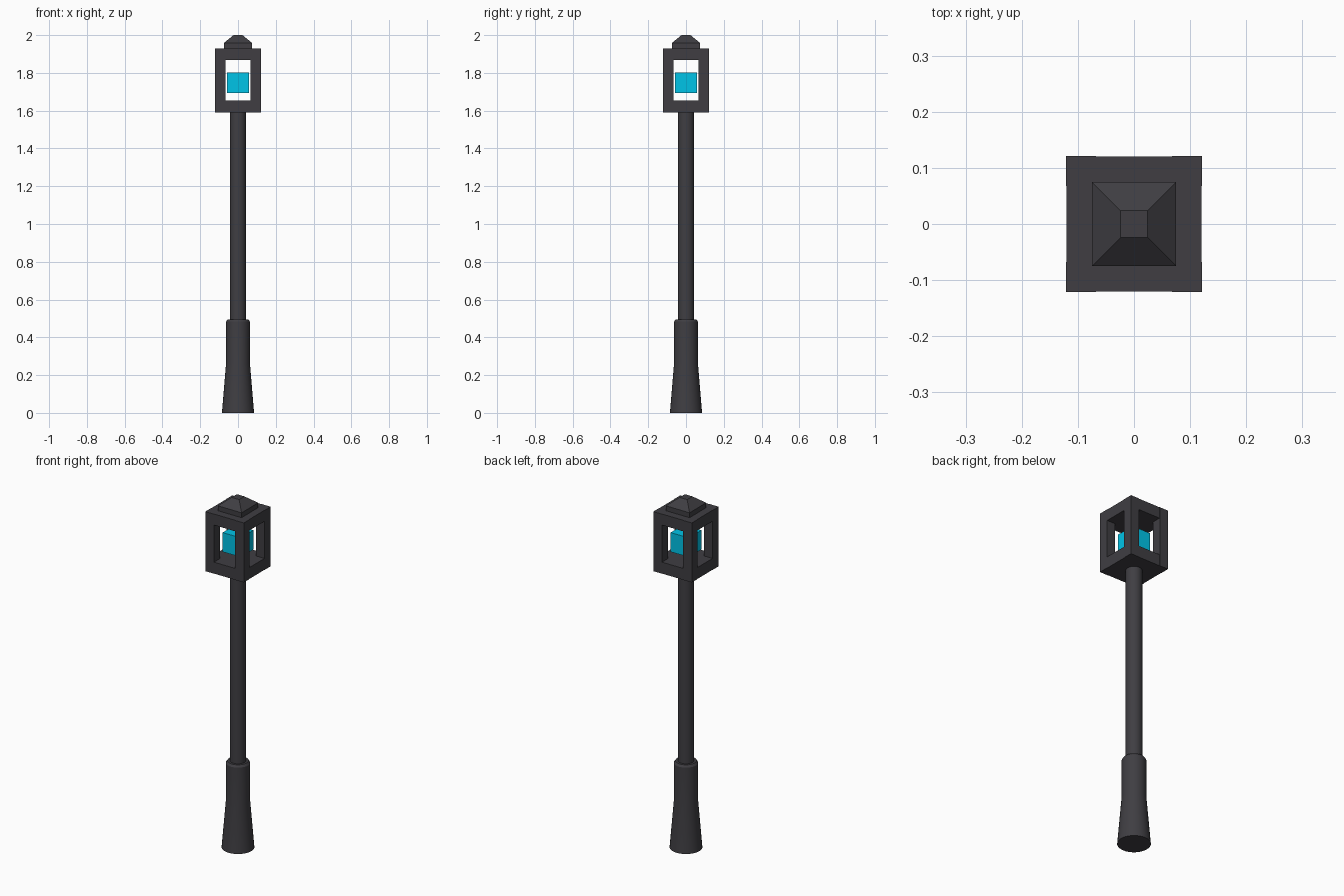
import bpy, bmesh, math

if "Cube" in bpy.data.objects:
    bpy.data.objects.remove(bpy.data.objects["Cube"])


def finish(name, bm):
    bmesh.ops.recalc_face_normals(bm, faces=bm.faces)
    mesh = bpy.data.meshes.new(name)
    bm.to_mesh(mesh)
    bm.free()
    obj = bpy.data.objects.new(name, mesh)
    bpy.context.collection.objects.link(obj)
    return obj


def loft(name, profile, sides, turn=0.0):
    """Stack of closed rings (radius, z), capped at both ends."""
    bm = bmesh.new()
    rings = []
    for r, z in profile:
        rings.append([bm.verts.new((r * math.cos(turn + math.tau * i / sides),
                                    r * math.sin(turn + math.tau * i / sides), z))
                      for i in range(sides)])
    for a, b in zip(rings, rings[1:]):
        for i in range(sides):
            j = (i + 1) % sides
            bm.faces.new((a[i], a[j], b[j], b[i]))
    bm.faces.new(rings[0][::-1])
    bm.faces.new(rings[-1])
    return finish(name, bm)


def square_loft(name, profile):
    """Square tiers given as (half width, z)."""
    return loft(name, [(h * math.sqrt(2), z) for h, z in profile], 4, math.pi / 4)


def smooth(obj):
    bpy.ops.object.select_all(action='DESELECT')
    obj.select_set(True)
    bpy.context.view_layer.objects.active = obj
    bpy.ops.object.shade_smooth_by_angle(angle=math.radians(30))


# Post: flared base with bevelled collar, then slim pole
smooth(loft("base", [(0.085, 0), (0.063, 0.265), (0.063, 0.483), (0.055, 0.495)], 32))
smooth(loft("pole", [(0.0425, 0.48), (0.0425, 1.6)], 32))

# Lantern frame: floor, ceiling and four corner posts
square_loft("lantern_floor", [(0.12, 1.59), (0.12, 1.655)])
square_loft("lantern_ceiling", [(0.12, 1.867), (0.12, 1.93)])
for sx in (-1, 1):
    for sy in (-1, 1):
        post = square_loft("corner_post", [(0.027, 1.59), (0.027, 1.93)])
        post.location = (sx * 0.0945, sy * 0.0945, 0)

# Stepped roof cap
square_loft("roof_cap", [(0.075, 1.93), (0.075, 1.958), (0.024, 2.0)])

# Glowing lamp block
lamp = square_loft("lamp", [(0.057, 1.693), (0.057, 1.803)])
cyan = bpy.data.materials.new("cyan_glow")
cyan.diffuse_color = (0.0, 0.55, 0.8, 1)
cyan.use_nodes = True
cyan.node_tree.nodes["Principled BSDF"].inputs["Base Color"].default_value = cyan.diffuse_color
lamp.data.materials.append(cyan)

# Dark metal for everything else
dark = bpy.data.materials.new("dark_metal")
dark.diffuse_color = (0.05, 0.048, 0.055, 1)
dark.use_nodes = True
dark.node_tree.nodes["Principled BSDF"].inputs["Base Color"].default_value = dark.diffuse_color
for obj in bpy.context.scene.objects:
    if obj is not lamp and not obj.data.materials:
        obj.data.materials.append(dark)
